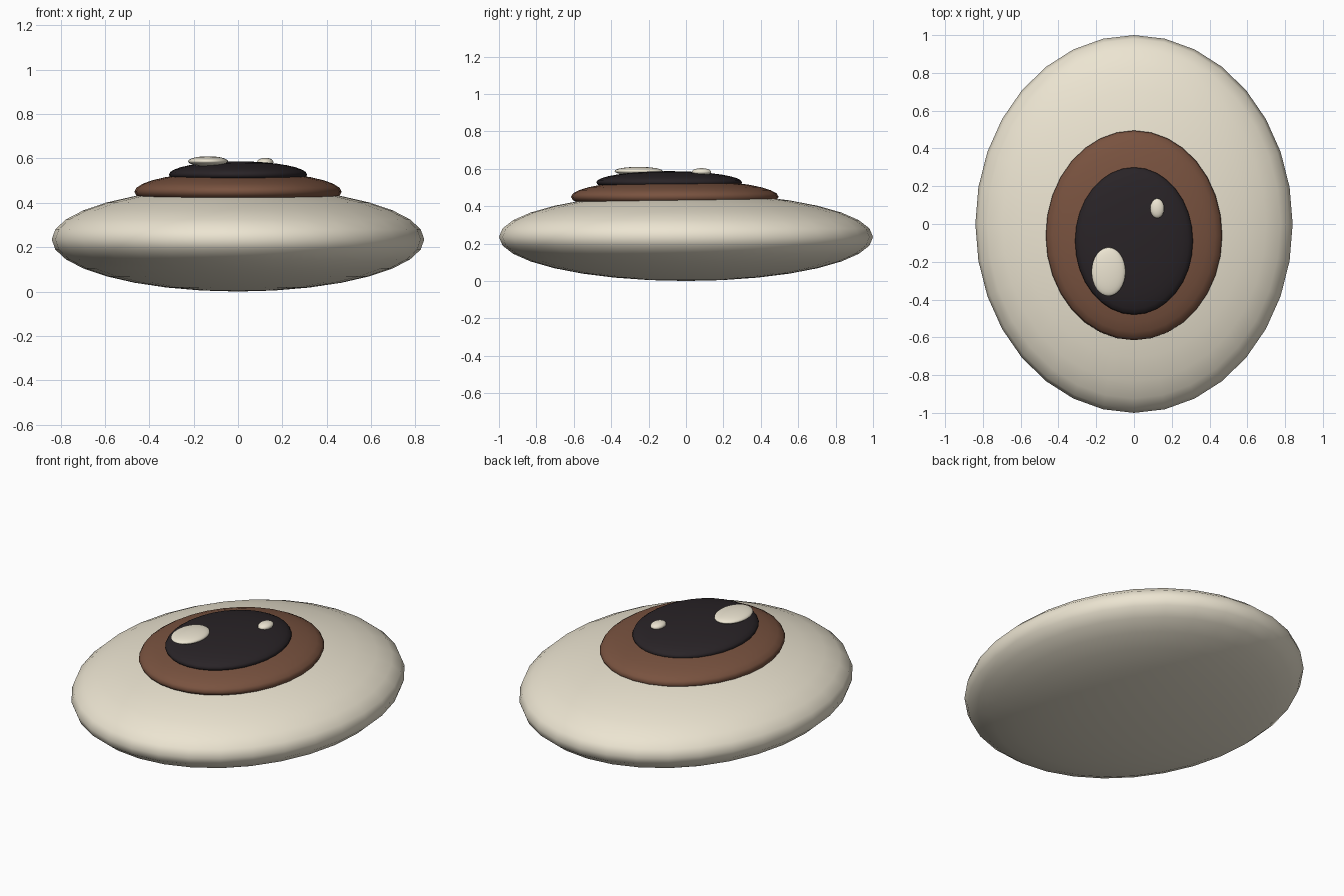
import bpy

if "Cube" in bpy.data.objects:
    bpy.data.objects.remove(bpy.data.objects["Cube"])


def material(name, color):
    m = bpy.data.materials.new(name)
    m.diffuse_color = (*color, 1)
    m.use_nodes = True
    m.node_tree.nodes["Principled BSDF"].inputs["Base Color"].default_value = m.diffuse_color
    return m


cream = material("cream", (0.84, 0.78, 0.64))
brown = material("brown", (0.19, 0.085, 0.05))
black = material("black", (0.022, 0.017, 0.02))


def dome(name, center, radii, mat):
    """Smooth flattened sphere with its poles along z."""
    bpy.ops.mesh.primitive_uv_sphere_add(segments=32, ring_count=16, radius=1, location=center)
    ob = bpy.context.object
    ob.name = name
    ob.scale = radii
    bpy.ops.object.transform_apply(location=False, rotation=False, scale=True)
    bpy.ops.object.shade_smooth()
    ob.data.materials.append(mat)
    return ob


# White of the eye
dome("eye_white", (0, 0, 0.235), (0.84, 1.0, 0.235), cream)
# Iris and pupil, stacked and shifted to the front
dome("iris", (0, -0.06, 0.45), (0.467, 0.555, 0.092), brown)
dome("pupil", (0, -0.09, 0.527), (0.312, 0.39, 0.06), black)
# Light reflections
dome("large_highlight", (-0.135, -0.253, 0.587), (0.09, 0.129, 0.023), cream)
dome("small_highlight", (0.123, 0.083, 0.583), (0.037, 0.052, 0.02), cream)
